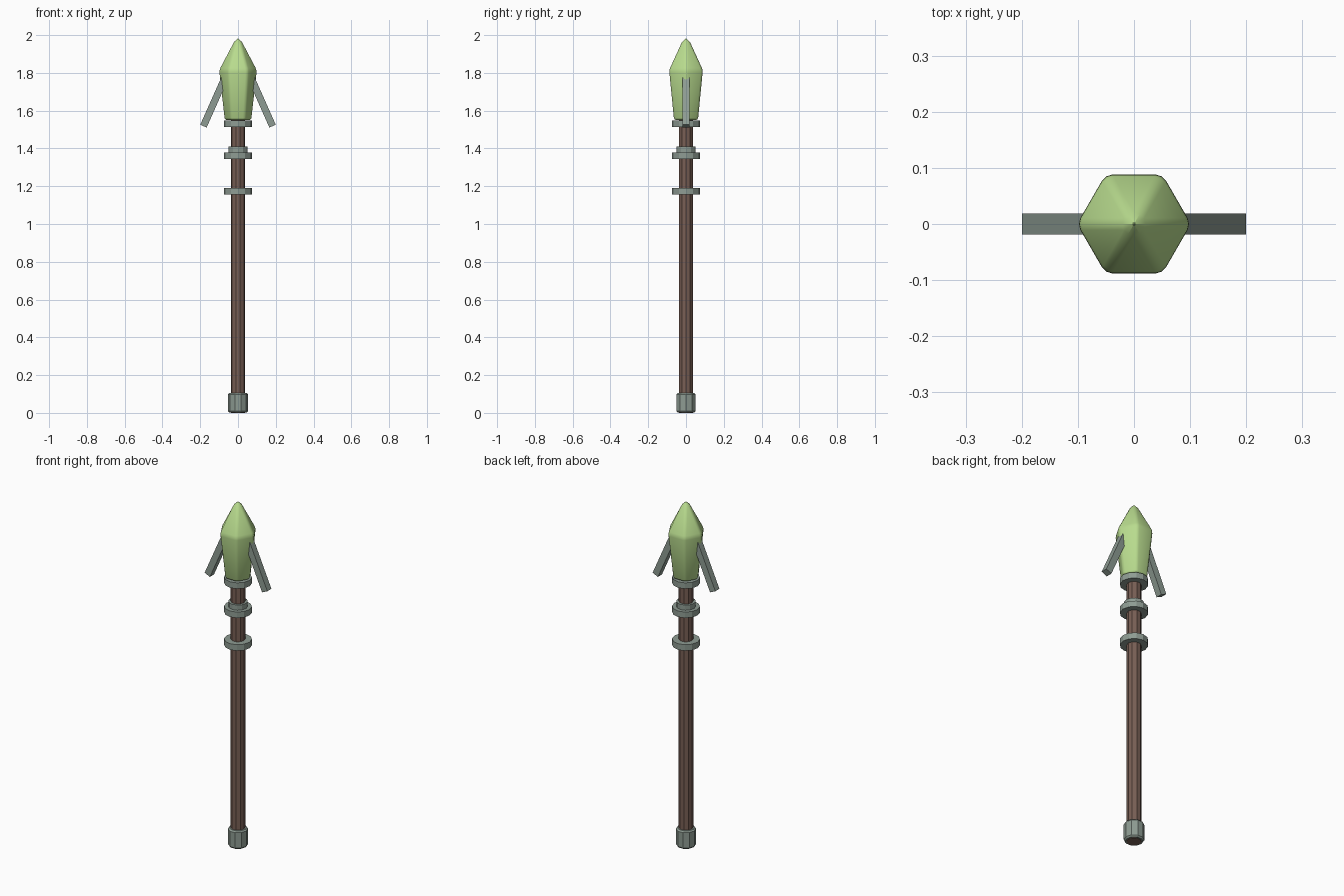
import bpy, bmesh, math
from mathutils import Vector

if "Cube" in bpy.data.objects:
    bpy.data.objects.remove(bpy.data.objects["Cube"])


def material(name, rgb):
    m = bpy.data.materials.new(name)
    m.diffuse_color = (*rgb, 1)
    m.use_nodes = True
    m.node_tree.nodes["Principled BSDF"].inputs["Base Color"].default_value = m.diffuse_color
    return m


WOOD = material("brown wood", (0.19, 0.115, 0.09))
METAL = material("grey metal", (0.27, 0.33, 0.29))
CRYSTAL = material("green crystal", (0.48, 0.71, 0.27))


def finish(name, bm, mat, bevel=0, segments=1, smooth=None):
    bmesh.ops.recalc_face_normals(bm, faces=bm.faces)
    mesh = bpy.data.meshes.new(name)
    bm.to_mesh(mesh)
    bm.free()
    mesh.materials.append(mat)
    ob = bpy.data.objects.new(name, mesh)
    bpy.context.collection.objects.link(ob)
    bpy.context.view_layer.objects.active = ob
    ob.select_set(True)
    if bevel:
        mod = ob.modifiers.new("bevel", 'BEVEL')
        mod.width = bevel
        mod.segments = segments
        bpy.ops.object.modifier_apply(modifier=mod.name)
    if smooth:
        bpy.ops.object.shade_smooth_by_angle(angle=math.radians(smooth))
    ob.select_set(False)
    return ob


def lathe(name, profile, sides, mat, **kw):
    """Stack of polygon rings (radius, z), capped; radius 0 makes a point."""
    bm = bmesh.new()
    rings = []
    for r, z in profile:
        if r == 0:
            rings.append([bm.verts.new((0, 0, z))] * sides)
        else:
            rings.append([bm.verts.new((r * math.cos(math.tau * i / sides),
                                        r * math.sin(math.tau * i / sides), z))
                          for i in range(sides)])
    for a, b in zip(rings, rings[1:]):
        for i in range(sides):
            j = (i + 1) % sides
            bm.faces.new(dict.fromkeys((a[i], a[j], b[j], b[i])))
    for ring in (rings[0], rings[-1]):
        if ring[0] is not ring[1]:
            bm.faces.new(ring)
    return finish(name, bm, mat, **kw)


# Shaft and chamfered butt cap
lathe("shaft", [(0.038, 0.0), (0.038, 1.56)], 10, WOOD)
lathe("butt_cap", [(0.046, 0.002), (0.053, 0.01), (0.053, 0.098), (0.046, 0.106)], 10, METAL)

# Collars around the shaft
for name, r, z0, z1 in (("lower_ring", 0.073, 1.156, 1.191),
                        ("middle_ring", 0.073, 1.345, 1.379),
                        ("middle_collar", 0.051, 1.375, 1.409),
                        ("top_ring", 0.073, 1.513, 1.547)):
    lathe(name, [(r, z0), (r, z1)], 12, METAL)

# Six-sided crystal head with softened edges
lathe("crystal_head", [(0.073, 1.55), (0.103, 1.815), (0, 2.01)], 6, CRYSTAL,
      bevel=0.012, segments=2, smooth=40)

# Slanted side prongs
for side, label in ((-1, "left"), (1, "right")):
    bottom = Vector((0.183 * side, 0, 1.518))
    top = Vector((0.071 * side, 0, 1.77))
    along = (top - bottom).normalized()
    across = Vector((along.z, 0, -along.x)) * 0.0185
    depth = Vector((0, 0.0185, 0))
    bm = bmesh.new()
    ends = [[bm.verts.new(p + across * a + depth * d)
             for a, d in ((-1, -1), (1, -1), (1, 1), (-1, 1))] for p in (bottom, top)]
    for i in range(4):
        j = (i + 1) % 4
        bm.faces.new((ends[0][i], ends[0][j], ends[1][j], ends[1][i]))
    for ring in ends:
        bm.faces.new(ring)
    finish(label + "_prong", bm, METAL)
